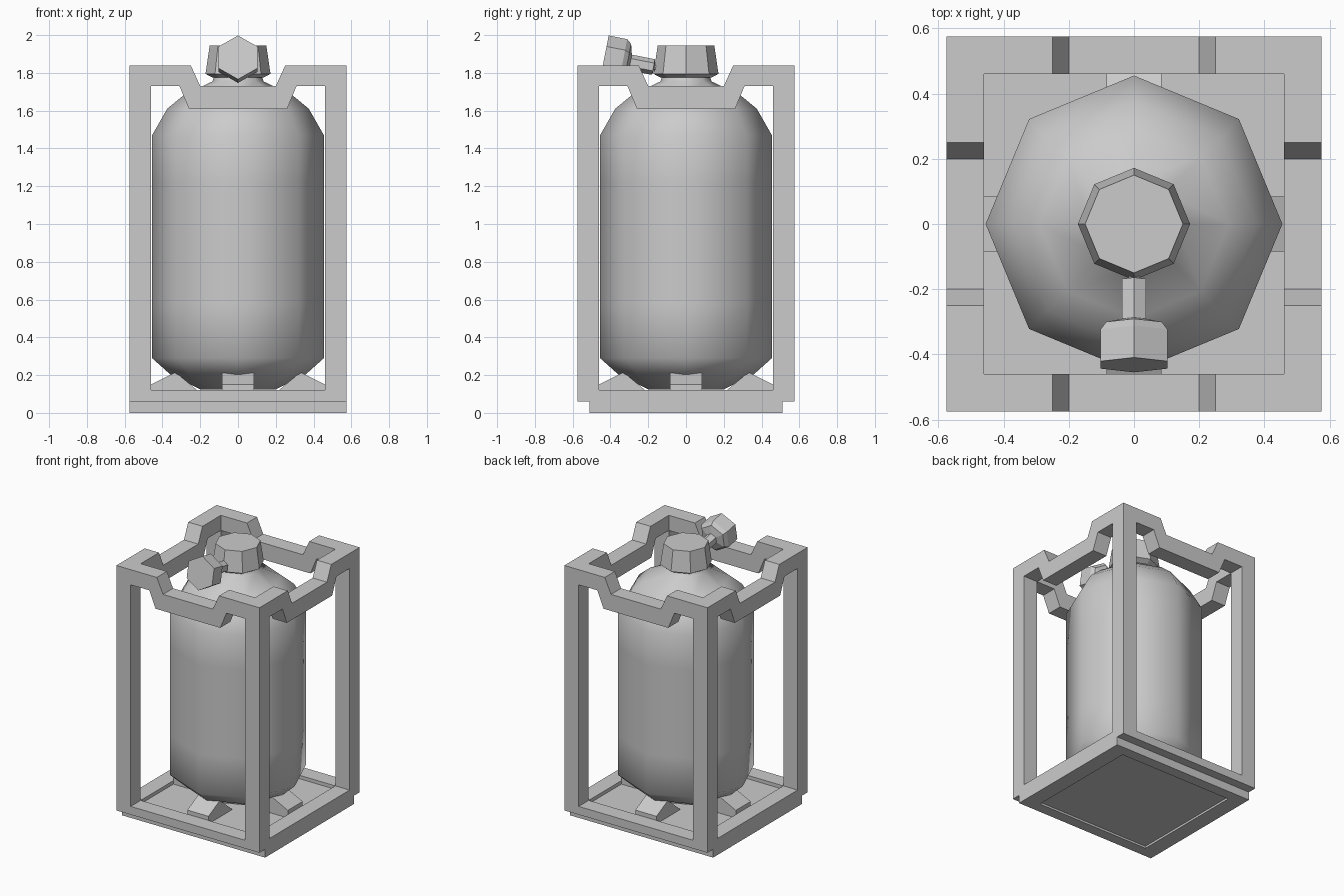
import bpy, bmesh
from math import pi, sin, cos, radians
from mathutils import Matrix, Vector

if "Cube" in bpy.data.objects:
    bpy.data.objects.remove(bpy.data.objects["Cube"])


def finish(name, bm, smooth=None):
    bmesh.ops.remove_doubles(bm, verts=bm.verts, dist=1e-4)
    bmesh.ops.recalc_face_normals(bm, faces=bm.faces)
    me = bpy.data.meshes.new(name)
    bm.to_mesh(me)
    bm.free()
    if smooth:
        me.shade_smooth()
        me.set_sharp_from_angle(angle=radians(smooth))
    ob = bpy.data.objects.new(name, me)
    bpy.context.collection.objects.link(ob)
    return ob


def lathe(name, profile, sides, matrix=Matrix(), smooth=None):
    """Revolve (radius, height) points about local z and cap both ends."""
    bm = bmesh.new()
    rings = [[bm.verts.new(matrix @ Vector((r * cos(2 * pi * k / sides),
                                            r * sin(2 * pi * k / sides), z)))
              for k in range(sides)] for r, z in profile]
    for a, b in zip(rings, rings[1:]):
        for k in range(sides):
            j = (k + 1) % sides
            bm.faces.new((a[k], a[j], b[j], b[k]))
    bm.faces.new(rings[0])
    bm.faces.new(rings[-1])
    return finish(name, bm, smooth)


def ring_or_slab(name, x, y, z0, z1, hole=None):
    """Rectangular slab, or a rectangular ring when a hole size is given."""
    bm = bmesh.new()
    corners = ((-1, -1), (1, -1), (1, 1), (-1, 1))
    loop = lambda a, b, z: [bm.verts.new((sx * a, sy * b, z)) for sx, sy in corners]
    loops = [loop(x, y, z0), loop(x, y, z1)]
    if hole:
        loops += [loop(*hole, z1), loop(*hole, z0)]
        loops.append(loops[0])
    else:
        bm.faces.new(loops[0])
        bm.faces.new(loops[1])
    for a, b in zip(loops, loops[1:]):
        for k in range(4):
            j = (k + 1) % 4
            bm.faces.new((a[k], a[j], b[j], b[k]))
    return finish(name, bm)


# Crate frame: four identical mitred sides with dipped top rails, welded together
OUT, INN = 0.575, 0.46
outer = [(-OUT, .06), (OUT, .06), (OUT, 1.84), (.25, 1.84),
         (.20, 1.73), (-.20, 1.73), (-.25, 1.84), (-OUT, 1.84)]
inner = [(-INN, .12), (INN, .12), (INN, 1.73), (.31, 1.73),
         (.26, 1.61), (-.26, 1.61), (-.31, 1.73), (-INN, 1.73)]
bm = bmesh.new()
for q in range(4):
    rot = Matrix.Rotation(q * pi / 2, 4, 'Z')
    put = lambda x, y, z: bm.verts.new(rot @ Vector((x, y, z)))
    of = [put(x, -OUT, z) for x, z in outer]
    ob_ = [put(max(-INN, min(INN, x)), -INN, z) for x, z in outer]
    hf = [put(x, -OUT, z) for x, z in inner]
    hb = [put(x, -INN, z) for x, z in inner]
    for i in range(8):
        j = (i + 1) % 8
        bm.faces.new((of[i], of[j], hf[j], hf[i]))
        bm.faces.new((hf[i], hf[j], hb[j], hb[i]))
        if i not in (1, 7):  # posts are closed by the neighbouring side
            bm.faces.new((of[i], of[j], ob_[j], ob_[i]))
            bm.faces.new((ob_[i], ob_[j], hb[j], hb[i]))
finish("crate_frame", bm)

# Base: skid rim below the frame and a recessed floor panel
ring_or_slab("base_rim", OUT, .51, 0, .06, hole=(.46, .43))
ring_or_slab("floor_panel", INN, INN, .015, .095)

# Wedge supports, one at the middle of each side
wedge = [(.46, .09), (.46, .15), (.33, .215), (.18, .09)]
bm = bmesh.new()
for q in range(4):
    rot = Matrix.Rotation(q * pi / 2, 4, 'Z')
    a, b = [[bm.verts.new(rot @ Vector((x, s * .085, z))) for x, z in wedge]
            for s in (-1, 1)]
    bm.faces.new(a)
    bm.faces.new(b)
    for k in range(4):
        j = (k + 1) % 4
        bm.faces.new((a[k], a[j], b[j], b[k]))
finish("tank_supports", bm)

# Octagonal tank
lathe("tank", [(.20, .125), (.36, .205), (.455, .29), (.455, .575), (.455, 1.22),
               (.455, 1.47), (.375, 1.61), (.29, 1.68), (.135, 1.755),
               (.125, 1.785)], 8, smooth=50)

# Cap
lathe("tank_cap", [(.135, 1.775), (.172, 1.795), (.15, 1.945)], 8)

# Tilted side valve with hexagonal knob
axis = Vector((0, .981, -.192))
side = Vector((1, 0, 0))
up = axis.cross(side)
place = Matrix.Translation((0, -.432, 1.882)) @ Matrix((up, side, axis)).transposed().to_4x4()
lathe("valve", [(.118, 0), (.118, .10), (.098, .125), (.042, .14), (.042, .265),
                (.018, .27), (.018, .33)], 6, place)
